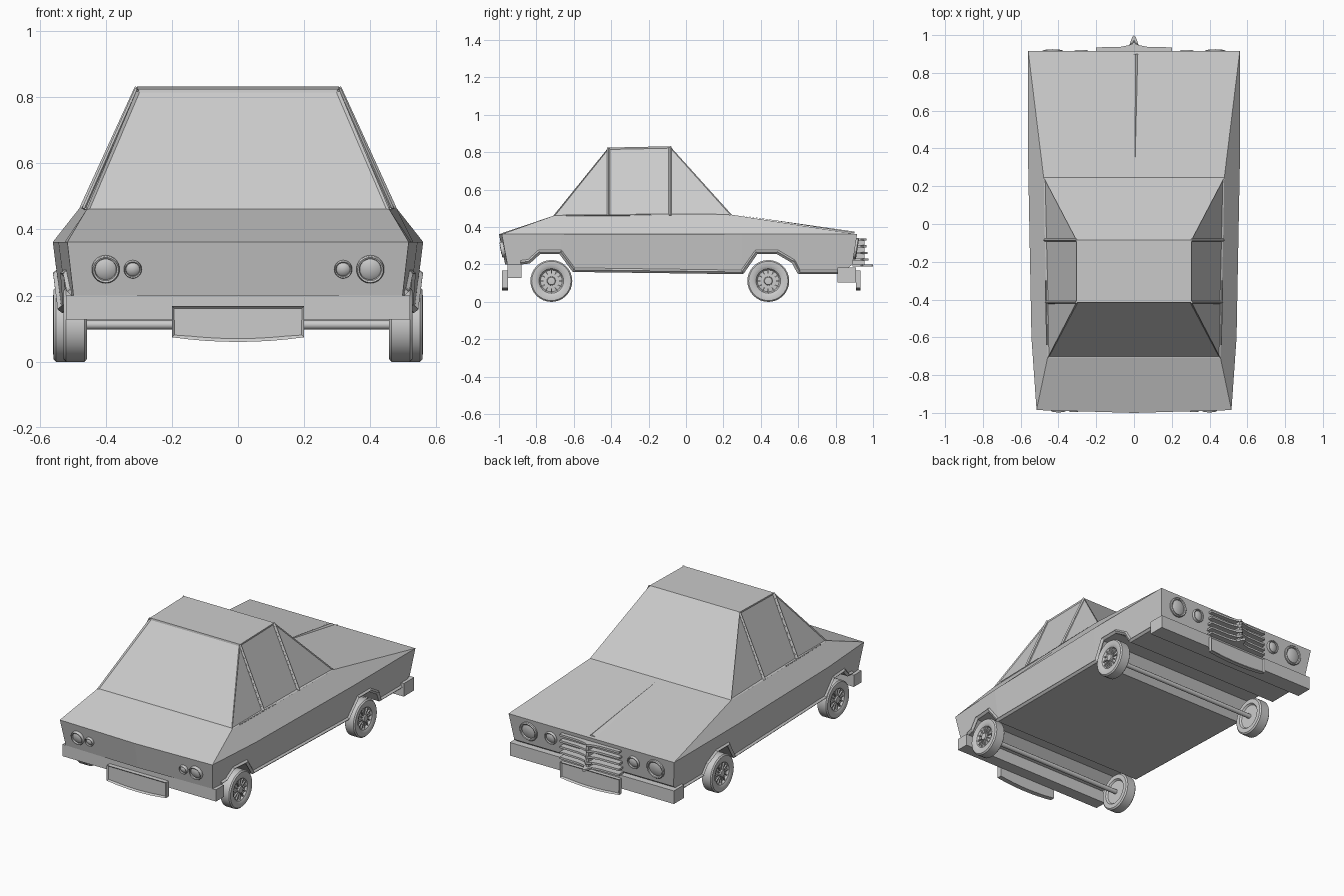
import bpy, bmesh, math
from mathutils import Vector, Matrix

if "Cube" in bpy.data.objects:
    bpy.data.objects.remove(bpy.data.objects["Cube"])


def finish(bm, name, smooth=False):
    bmesh.ops.recalc_face_normals(bm, faces=bm.faces[:])
    me = bpy.data.meshes.new(name)
    bm.to_mesh(me)
    bm.free()
    ob = bpy.data.objects.new(name, me)
    bpy.context.collection.objects.link(ob)
    if smooth:
        bpy.ops.object.select_all(action='DESELECT')
        ob.select_set(True)
        bpy.context.view_layer.objects.active = ob
        bpy.ops.object.shade_smooth_by_angle(angle=math.radians(35))
    return ob


def box(name, x, y, z):
    bm = bmesh.new()
    bmesh.ops.create_cube(bm, size=1)
    for v in bm.verts:
        v.co = Vector((x[0] if v.co.x < 0 else x[1], y[0] if v.co.y < 0 else y[1],
                       z[0] if v.co.z < 0 else z[1]))
    return finish(bm, name)


def rod(name, pts, r, sides=4):
    """Straight-segment bar swept through the points."""
    bm = bmesh.new()
    for a, b in zip(pts, pts[1:]):
        a, b = Vector(a), Vector(b)
        m = Matrix.Translation((a + b) / 2) @ (b - a).to_track_quat('Z', 'Y').to_matrix().to_4x4()
        bmesh.ops.create_cone(bm, cap_ends=True, segments=sides, radius1=r, radius2=r,
                              depth=(b - a).length + r * 0.6, matrix=m)
    return finish(bm, name, sides > 6)


def lathe(name, prof, n, matrix):
    """Spin (radius, height) points around local z, then place."""
    bm = bmesh.new()
    vs = [bm.verts.new((r, 0, h)) for r, h in prof]
    es = [bm.edges.new(p) for p in zip(vs, vs[1:])]
    bmesh.ops.spin(bm, geom=vs + es, axis=(0, 0, 1), cent=(0, 0, 0), angle=2 * math.pi,
                   steps=n, use_duplicate=False)
    bmesh.ops.remove_doubles(bm, verts=bm.verts[:], dist=1e-5)
    bm.transform(matrix)
    return finish(bm, name, True)


def width(y, z=0.36):
    pts = [(-1.0, 0.515), (-0.5, 0.55), (0.0, 0.56), (1.0, 0.56)]
    for (a, wa), (b, wb) in zip(pts, pts[1:]):
        if a <= y <= b:
            return wa + (wb - wa) * (y - a) / (b - a) - 0.13 * (0.36 - z)


# Body: underside profile with wheel slots, sides up to the waist, sloped shoulders
under = [(-0.955, 0.2), (-0.88, 0.2), (-0.84, 0.205), (-0.785, 0.255), (-0.67, 0.255),
         (-0.60, 0.16), (0.30, 0.148), (0.375, 0.255), (0.49, 0.255), (0.575, 0.205),
         (0.605, 0.148), (0.82, 0.148), (0.89, 0.2)]
last = len(under) - 1
bm = bmesh.new()
low, rim = [], []
for i, (y, z) in enumerate(under):
    ty = -0.985 if i == 0 else 0.915 if i == last else y
    low.append([bm.verts.new((s * width(y, z), y, z)) for s in (-1, 0, 1)])
    rim.append([bm.verts.new((s * width(ty), ty, 0.362)) for s in (-1, 1)])
low[0][1].co.y -= 0.012
tail_mid = bm.verts.new((0, -1.0, 0.362))
for i in range(last):
    for k in (0, 1):
        bm.faces.new((low[i][k], low[i][k + 1], low[i + 1][k + 1], low[i + 1][k]))
        bm.faces.new((low[i][2 * k], low[i + 1][2 * k], rim[i + 1][k], rim[i][k]))
belt = [[bm.verts.new((s * x, y, z)) for s in (-1, 1)]
        for x, y, z in ((0.458, -0.71, 0.46), (0.478, 0.245, 0.466))]
for k in (0, 1):
    bm.faces.new([r[k] for r in rim] + [belt[1][k], belt[0][k]])
    bm.faces.new((low[0][2 * k], low[0][1], tail_mid, rim[0][k]))
bm.faces.new((*low[last], rim[last][1], rim[last][0]))
bm.faces.new((rim[last][0], rim[last][1], belt[1][1], belt[1][0]))
bm.faces.new((rim[0][0], tail_mid, rim[0][1], belt[0][1], belt[0][0]))
bm.faces.new((belt[0][0], belt[0][1], belt[1][1], belt[1][0]))
finish(bm, "car_body")

# Cabin: side panes and rear pane sit in narrow recessed frames
bm = bmesh.new()
grid = []
for s in (-1, 1):
    grid.append([bm.verts.new((s * x, y, z)) for x, y, z in (
        (0.458, -0.71, 0.46), (0.464, -0.415, 0.462), (0.472, -0.085, 0.465),
        (0.478, 0.245, 0.466), (0.305, -0.085, 0.832), (0.305, -0.415, 0.825))])
L, R = grid
panes = [bm.faces.new((L[0], R[0], R[5], L[5]))]
bm.faces.new((L[3], R[3], R[4], L[4]))
bm.faces.new((L[4], R[4], R[5], L[5]))
for g in grid:
    for ids in ((0, 1, 5), (1, 2, 4, 5), (2, 3, 4)):
        panes.append(bm.faces.new([g[i] for i in ids]))
bmesh.ops.recalc_face_normals(bm, faces=bm.faces[:])
bmesh.ops.inset_individual(bm, faces=panes, thickness=0.012, depth=-0.006)
finish(bm, "cabin")

# Pillars, lower body trim, bumper ends
for s, side in ((-1, "left"), (1, "right")):
    for n, y, x, top in (("rear", -0.415, 0.464, 0.822), ("front", -0.085, 0.472, 0.828)):
        rod(f"{side}_{n}_pillar", [(s * x, y, 0.465), (s * 0.306, y, top)], 0.007)
    rod(f"{side}_sill_trim", [(s * (width(y, z) + 0.001), y, z + 0.012)
                              for y, z in under[1:last]], 0.012)
    rod(f"{side}_belt_trim", [(s * 0.461, -0.64, 0.463), (s * 0.468, -0.3, 0.464)], 0.004)

# Bumpers
box("rear_bumper", (-0.52, 0.52), (-0.955, -0.88), (0.128, 0.2))
box("front_bumper", (-0.555, 0.555), (0.81, 0.91), (0.105, 0.185))

# Hood ridge
bm = bmesh.new()
a = [bm.verts.new(p) for p in ((-0.02, 0.9, 0.367), (0.02, 0.9, 0.367), (0.008, 0.9, 0.376))]
tip = bm.verts.new((0.005, 0.29, 0.463))
bm.faces.new(a)
for i in range(3):
    bm.faces.new((a[i], a[(i + 1) % 3], tip))
finish(bm, "hood_ridge")


# Blank plates with a bowed lower edge and raised border
def plate(name, y, d):
    bm = bmesh.new()
    pts = [(-0.2, 0.168), (0.2, 0.168)]
    pts += [(0.2 - 0.05 * i, 0.06 + 0.014 * (1 - i / 4) ** 2) for i in range(9)]
    f = bm.faces.new([bm.verts.new((x, y, z)) for x, z in pts])
    ext = bmesh.ops.extrude_face_region(bm, geom=[f])["geom"]
    bmesh.ops.translate(bm, vec=(0, d, 0), verts=[v for v in ext if isinstance(v, bmesh.types.BMVert)])
    bmesh.ops.recalc_face_normals(bm, faces=bm.faces[:])
    face = [g for g in ext if isinstance(g, bmesh.types.BMFace)]
    bmesh.ops.inset_region(bm, faces=face, thickness=0.01, depth=-0.008)
    finish(bm, name)


plate("rear_plate", -0.953, -0.03)
plate("front_plate", 0.908, 0.025)


# Round lamps: raised ring around a domed lens
def lamp(name, x, z, r, tail):
    if tail:
        y, rot = -0.975 - 0.01 * (1 - abs(x) / 0.5), math.radians(90 + 11)
    else:
        y, rot = 0.904, math.radians(-90 - 9)
    prof = [(r, -0.008), (r, 0.008), (r * 0.92, 0.013), (r * 0.8, 0.011), (r * 0.76, 0.003),
            (r * 0.5, 0.009), (0, 0.011)]
    lathe(name, prof, 28, Matrix.Translation((x, y, z)) @ Matrix.Rotation(rot, 4, 'X'))


for s, side in ((-1, "left"), (1, "right")):
    lamp(f"{side}_outer_tail_lamp", s * 0.4, 0.28, 0.042, True)
    lamp(f"{side}_inner_tail_lamp", s * 0.318, 0.28, 0.027, True)
    lamp(f"{side}_outer_headlamp", s * 0.43, 0.285, 0.058, False)
    lamp(f"{side}_inner_headlamp", s * 0.28, 0.285, 0.039, False)

# Grille: stacked slats that sweep to a point in the middle
for i, (z, nose) in enumerate(((0.335, 0.965), (0.298, 0.965), (0.262, 0.97), (0.228, 0.975), (0.196, 1.0))):
    bm = bmesh.new()
    half = [(0.2, 0.935), (0.07, 0.938), (0.025, 0.947), (0.01, nose - 0.012)]
    pts = [(-0.2, 0.89)] + [(-x, y) for x, y in half] + [(0, nose)]
    pts += [(x, y) for x, y in reversed(half)] + [(0.2, 0.89)]
    f = bm.faces.new([bm.verts.new((x, y, z - 0.007)) for x, y in pts])
    ext = bmesh.ops.extrude_face_region(bm, geom=[f])["geom"]
    bmesh.ops.translate(bm, vec=(0, 0, 0.012), verts=[v for v in ext if isinstance(v, bmesh.types.BMVert)])
    finish(bm, f"grille_slat_{i + 1}")
box("grille_post", (-0.008, 0.008), (0.89, 0.955), (0.19, 0.338))

# Wheels with spoked hubs, and axles
for end, y, outer in (("rear", -0.72, 0.529), ("front", 0.44, 0.56)):
    for s, side in ((-1, "left"), (1, "right")):
        m = Matrix.Translation((s * (outer - 0.037), y, 0.112)) @ Matrix.Rotation(s * math.pi / 2, 4, 'Y')
        prof = [(0, -0.025), (0.07, -0.025), (0.078, -0.035), (0.104, -0.035), (0.112, -0.028),
                (0.112, 0.028), (0.105, 0.035), (0.08, 0.036), (0.073, 0.032), (0.066, 0.03),
                (0.058, 0.018), (0.024, 0.02), (0.02, 0.034), (0, 0.036)]
        lathe(f"{end}_{side}_wheel", prof, 32, m)
        bm = bmesh.new()
        for k in range(12):
            t = Matrix.Rotation(k * math.pi / 6, 4, 'Z') @ Matrix.Translation((0.041, 0, 0.022))
            bmesh.ops.create_cube(bm, size=1, matrix=t @ Matrix.Diagonal((0.04, 0.006, 0.01, 1)))
        bm.transform(m)
        finish(bm, f"{end}_{side}_wheel_spokes")
    rod(f"{end}_axle", [(-outer + 0.06, y, 0.112), (outer - 0.06, y, 0.112)], 0.014, 12)
